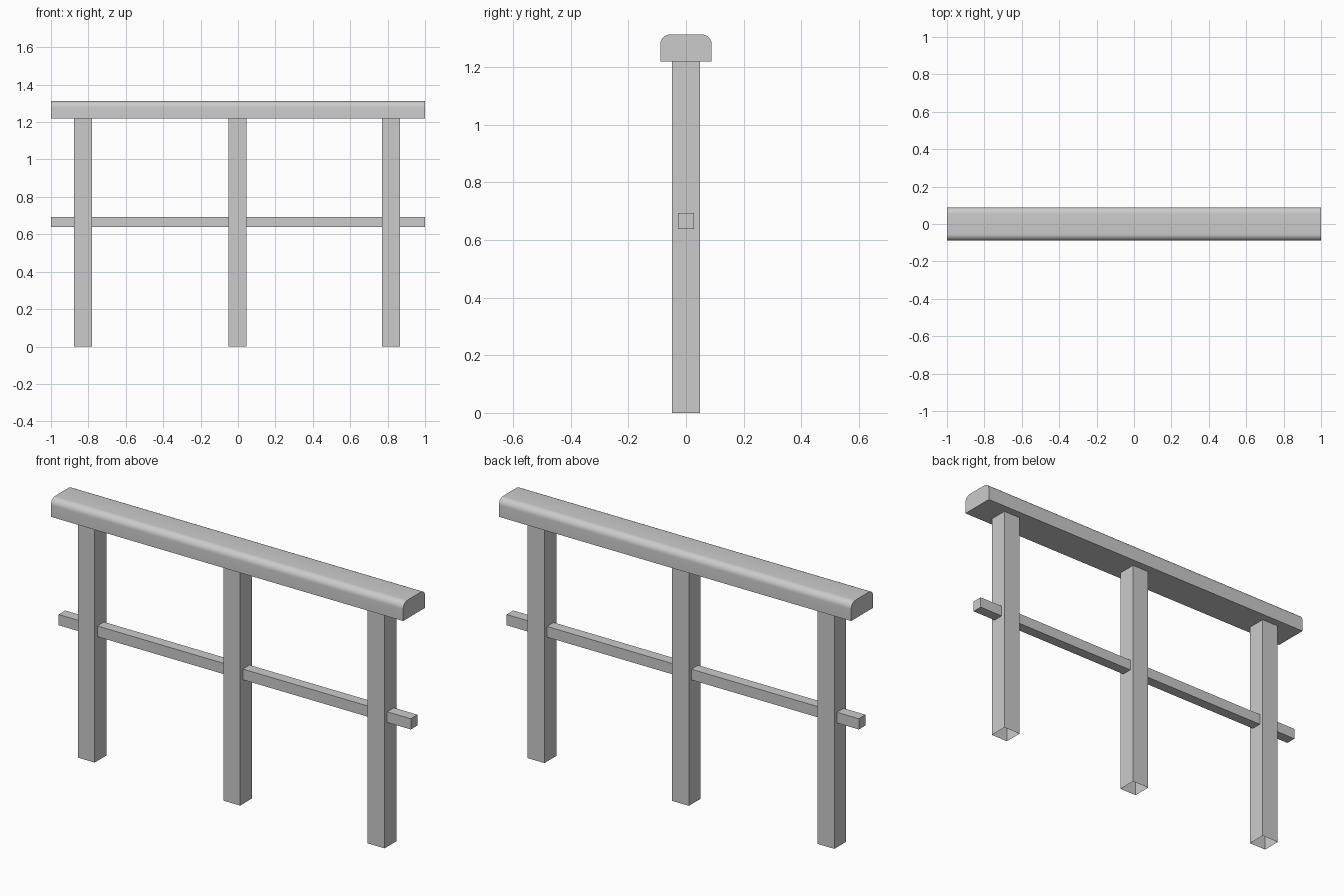
import bpy, bmesh, math

if "Cube" in bpy.data.objects:
    bpy.data.objects.remove(bpy.data.objects["Cube"])


def finish(name, bm):
    bmesh.ops.recalc_face_normals(bm, faces=bm.faces)
    mesh = bpy.data.meshes.new(name)
    bm.to_mesh(mesh)
    bm.free()
    obj = bpy.data.objects.new(name, mesh)
    bpy.context.collection.objects.link(obj)
    return obj


def box(name, x, y, z, open_ends=False):
    """Box from (min, max) ranges, optionally without top and bottom."""
    bm = bmesh.new()
    bmesh.ops.create_cube(bm, size=1)
    for v in bm.verts:
        v.co = [r[0] if c < 0 else r[1] for c, r in zip(v.co, (x, y, z))]
    if open_ends:
        bm.normal_update()
        ends = [f for f in bm.faces if abs(f.normal.z) > 0.9]
        bmesh.ops.delete(bm, geom=ends, context='FACES_ONLY')
    return finish(name, bm)


BEAM_BOTTOM, BEAM_TOP = 1.218, 1.312

# Three hollow posts, open at the foot
for side, x in (("left", -0.828), ("middle", -0.002), ("right", 0.818)):
    box(side + "_post", (x - 0.048, x + 0.048), (-0.048, 0.048),
        (0, BEAM_BOTTOM), open_ends=True)

# Thin rail running through the posts
box("lower_rail", (-1, 1), (-0.027, 0.027), (0.638, 0.693))

# Handrail: cross-section with rounded upper corners, extruded along x
half, radius, steps = 0.089, 0.034, 8
profile = [(-half, BEAM_BOTTOM), (half, BEAM_BOTTOM)]
for side, start in ((1, 0), (-1, 90)):
    for i in range(steps + 1):
        a = math.radians(start + 90 * i / steps)
        profile.append((side * (half - radius) + radius * math.cos(a),
                        BEAM_TOP - radius + radius * math.sin(a)))
bm = bmesh.new()
end = bm.faces.new([bm.verts.new((-1, y, z)) for y, z in profile])
new = bmesh.ops.extrude_face_region(bm, geom=[end], use_keep_orig=True)["geom"]
bmesh.ops.translate(bm, vec=(2, 0, 0),
                    verts=[v for v in new if isinstance(v, bmesh.types.BMVert)])
handrail = finish("handrail", bm)
bpy.context.view_layer.objects.active = handrail
handrail.select_set(True)
bpy.ops.object.shade_smooth_by_angle(angle=math.radians(30))
